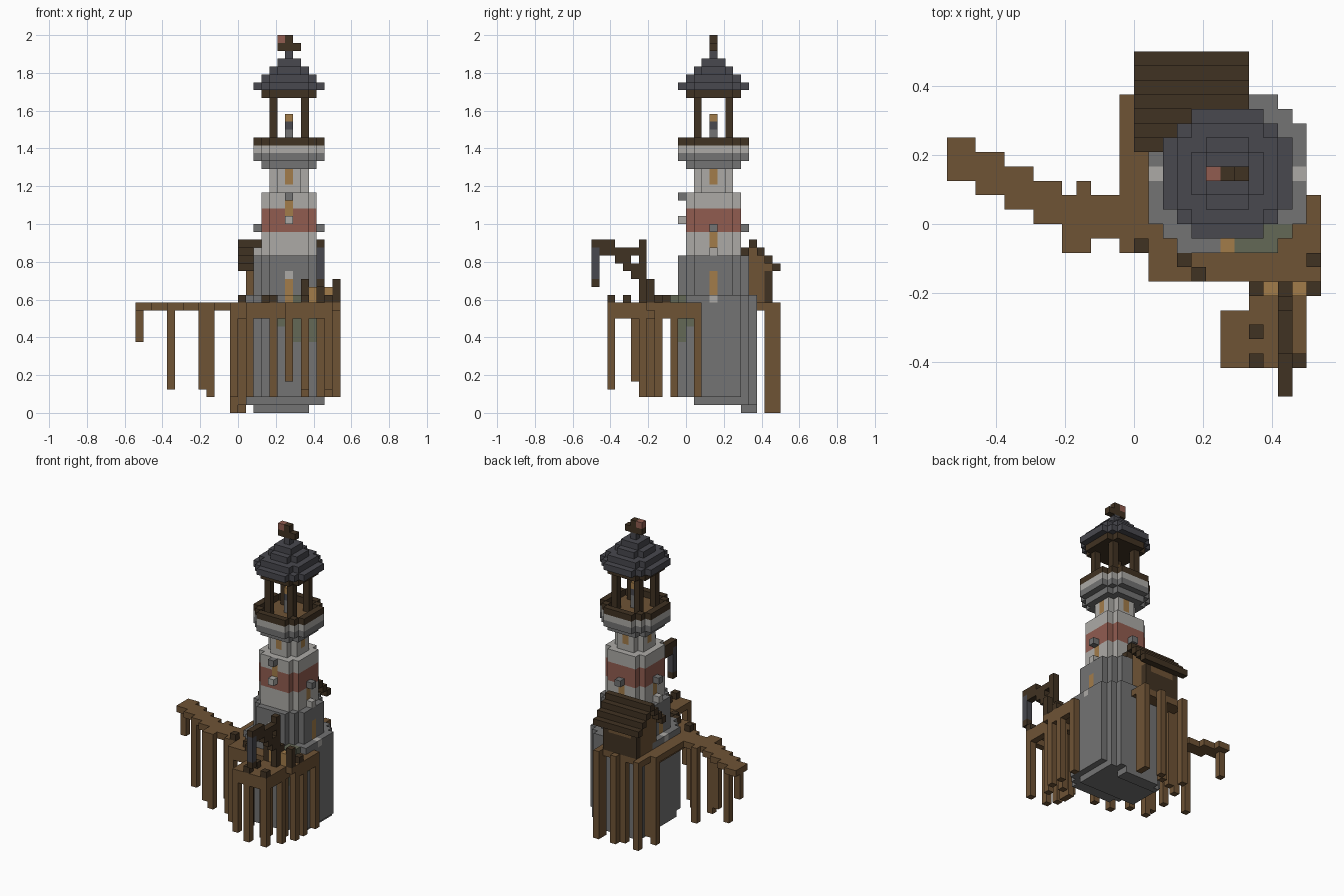
import bpy
import bmesh
from mathutils import Vector

if "Cube" in bpy.data.objects:
    bpy.data.objects.remove(bpy.data.objects["Cube"])

V = 1 / 24          # block size
CX, CY = 6, 3       # tower axis block

COLOURS = {
    "wood": (110, 83, 53), "dark_wood": (64, 50, 34), "slate": (72, 72, 78),
    "stone": (115, 115, 115), "whitewash": (172, 170, 166), "red_paint": (145, 92, 80),
    "amber": (162, 124, 74), "mossy_stone": (100, 104, 86),
}


def linear(c):
    c /= 255
    return c / 12.92 if c < 0.04045 else ((c + 0.055) / 1.055) ** 2.4


MATS = {}
for name, rgb in COLOURS.items():
    m = bpy.data.materials.new(name)
    m.use_nodes = True
    col = (*[linear(c) for c in rgb], 1)
    m.diffuse_color = col
    m.node_tree.nodes["Principled BSDF"].inputs["Base Color"].default_value = col
    MATS[name] = m

blocks = {}         # block position -> (part, colour); later parts replace earlier ones


def add(part, colour, cells):
    for c in cells:
        blocks[c] = (part, colour)


def box(x, y, z, w=1, d=1, h=1):
    return [(i, j, k) for i in range(x, x + w)
            for j in range(y, y + d) for k in range(z, z + h)]


def disc(r2, z, h=1):
    n = range(-6, 7)
    return [(CX + i, CY + j, k) for i in n for j in n
            if i * i + j * j <= r2 for k in range(z, z + h)]


D5, D7, D9, D11 = 5, 13, 21, 34     # squared radii for discs by width
SIDES = {"front": (0, -1), "right": (1, 0), "back": (0, 1), "left": (-1, 0)}


def wall(side, dist, z, h=1):
    dx, dy = SIDES[side]
    return box(CX + dx * dist, CY + dy * dist, z, h=h)


# Timber decks, walkway and pier
for x, y, w, d in [(-13, 3, 2, 3), (-11, 2, 2, 3), (-9, 1, 2, 3), (-7, 0, 2, 3), (-5, -1, 4, 3)]:
    add("walkway", "wood", box(x, y, 13, w, d))
add("side_deck", "wood", box(-1, -2, 13, 3, 11))
add("side_deck", "wood", box(0, -2, 12, 1, 11))
add("shack_deck", "wood", box(0, 6, 13, 8, 5))
add("front_deck", "wood", box(1, -4, 13, 12, 6))
add("front_deck", "wood", box(1, -4, 12, 12) + box(12, -4, 12, 1, 6))
add("pier", "wood", box(8, -10, 13, 4, 6) + box(6, -10, 13, 2, 4))
add("pier", "wood", box(8, -10, 12, 1, 6) + box(11, -10, 12, 1, 6) + box(6, -10, 12, 6))

# Stilts: x, y, bottom
for x, y, z in [(-13, 4, 9), (-9, 1, 3), (-5, -2, 3), (-4, 2, 2), (-4, -2, 2),
                (-1, -2, 2), (-1, 8, 0), (1, -4, 2), (4, -4, 2), (8, -5, 2),
                (12, -4, 2), (12, -2, 2), (12, 1, 2), (10, -4, 2),
                (6, -10, 4), (8, -10, 3), (11, -10, 3), (6, -7, 4), (8, -6, 2), (11, -6, 2),
                (0, 11, 0), (3, 10, 0), (4, 11, 0), (7, 11, 0), (7, 10, 0), (0, 8, 1)]:
    add("stilts", "wood", box(x, y, z, h=14 - z))

# Rock base, stepping down towards the back, with a mossy patch
rock = disc(D11, 2, 13)
rock += [c for c in disc(D11, 1) if c[1] >= 1 and c[0] < 11]
rock += [c for c in disc(D11, 0) if c[1] >= 7 and 2 <= c[0] < 9]
moss_centre = Vector((8, -1, 11.5))
for c in rock:
    mossy = (Vector(c) - moss_centre).length < 3.3
    add("rock_base", "mossy_stone" if mossy else "stone", [c])

# Tower drums
add("stone_drum", "stone", disc(D9, 15, 5))
add("tower", "whitewash", disc(D7, 20, 8))
add("tower", "red_paint", disc(D7, 23, 3))
add("tower_neck", "whitewash", disc(D5, 28, 4))
add("gallery", "stone", [c for c in disc(D7, 31) if c not in blocks])
add("gallery", "stone", disc(D9, 32))
add("gallery", "whitewash", disc(D9, 33))
add("gallery_floor", "wood", disc(D7, 33))
add("gallery_railing", "dark_wood", set(disc(D9, 34)) - set(disc(D7, 34)))

# Windows and door
for side in SIDES:
    z = 24 if side == "front" else 20
    add("windows", "whitewash", wall(side, 4, z))
    add("windows", "amber", wall(side, 3, z + 1, 2))
    add("windows", "stone", wall(side, 4, z + 3))
    add("windows", "amber", wall(side, 2, 29, 2))
for side in ("left", "right"):
    add("windows", "amber", wall(side, 4, 15, 3))
    add("windows", "whitewash", wall(side, 5, 14))
add("door", "amber", wall("front", 5, 14) + wall("front", 4, 15, 2))
add("door", "whitewash", wall("front", 4, 17))

# Lantern room
for dx in (-2, 2):
    for dy in (-2, 2):
        add("lantern_posts", "dark_wood", box(CX + dx, CY + dy, 34, h=6))
add("lamp", "stone", box(CX, CY, 34, h=2))
add("lamp", "slate", box(CX, CY, 36))
add("lamp", "amber", box(CX, CY, 37))
add("roof_beam", "dark_wood", disc(D7, 40))
for i, r2 in enumerate((D9, D7, D5, 2, 0)):
    add("tower_roof", "slate", disc(r2, 41 + i))
add("weather_vane", "dark_wood", box(CX - 1, CY, 46, w=3) + box(CX, CY, 47))
add("weather_vane", "red_paint", box(CX - 1, CY, 47))

# Shack with a stepped gable roof
shack = box(1, 6, 14, 6, 5, 4)
for i in range(3):
    shack += box(1, 6 + i, 18 + i, 6, 5 - 2 * i)
add("shack_walls", "wood", [c for c in shack if c not in blocks])
for x in (1, 6):
    add("shack_posts", "dark_wood", box(x, 10, 14, h=4))
add("shack_walls", "dark_wood", box(2, 10, 14, 4, 1, 3))
for i in range(4):
    for y in {5 + i, 11 - i}:
        add("shack_roof", "dark_wood",
            [c for c in box(0, y, 18 + i, 8) if c not in blocks or c in shack])

# Crane with hanging weight
add("crane", "dark_wood", box(10, -6, 14, h=8) + box(10, -11, 20, d=6) + box(10, -12, 21, d=3))
for i in range(3):
    add("crane", "dark_wood", box(10, -9 + i, 19 - i, d=2))
add("crane_chain", "slate", box(10, -12, 17, h=4))
add("crane_hook", "dark_wood", box(10, -12, 16))

# Mooring posts and gate
for x, y in [(0, -2), (3, -3), (4, -4), (12, -3), (8, -10), (11, -10), (8, -8)]:
    add("mooring_posts", "dark_wood", box(x, y, 14))
for x in (8, 10, 12):
    add("gate", "dark_wood", box(x, -5, 14, h=3))
for x in (9, 11):
    add("gate", "amber", box(x, -5, 14, h=2))
add("gate", "wood", box(12, -5, 13))

# Build one mesh per part from the exposed block faces
AXES = [Vector(a) for a in ((1, 0, 0), (0, 1, 0), (0, 0, 1))]
for part in dict.fromkeys(p for p, _ in blocks.values()):
    cells = {c: col for c, (p, col) in blocks.items() if p == part}
    palette = list(dict.fromkeys(cells.values()))
    bm = bmesh.new()
    verts = {}
    for c, col in cells.items():
        mid = Vector(c) + Vector((0.5, 0.5, 0.5))
        for a in range(3):
            for s in (-1, 1):
                n = AXES[a] * s
                if tuple(int(q) for q in Vector(c) + n) in blocks:
                    continue
                u = AXES[(a + 1) % 3] / 2
                v = AXES[(a + 2) % 3] / 2 * s
                ring = []
                for p in (-u - v, u - v, u + v, v - u):
                    co = mid + n / 2 + p
                    key = tuple(round(q) for q in co)
                    if key not in verts:
                        verts[key] = bm.verts.new(Vector(key) * V)
                    ring.append(verts[key])
                bm.faces.new(ring).material_index = palette.index(col)
    bmesh.ops.dissolve_limit(bm, angle_limit=0.01, verts=bm.verts, edges=bm.edges,
                             delimit={"MATERIAL"})
    mesh = bpy.data.meshes.new(part)
    bm.to_mesh(mesh)
    bm.free()
    for col in palette:
        mesh.materials.append(MATS[col])
    bpy.context.scene.collection.objects.link(bpy.data.objects.new(part, mesh))
